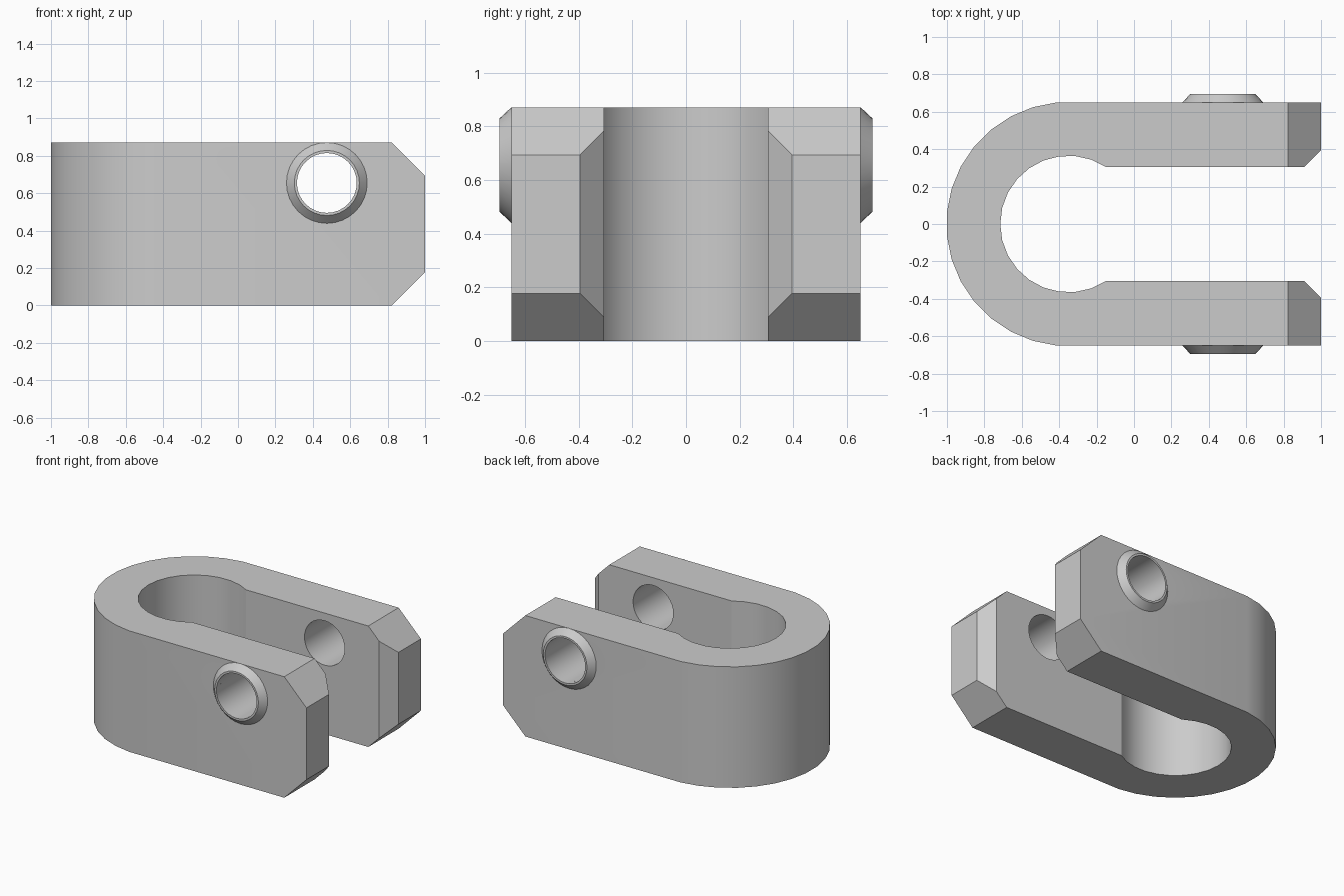
import bpy, bmesh
from math import cos, sin, radians, pi
from mathutils import Vector

if "Cube" in bpy.data.objects:
    bpy.data.objects.remove(bpy.data.objects["Cube"])

HEIGHT, HALF_WIDTH, HALF_SLOT = 0.87, 0.65, 0.305
BEND_X, BORE_X, BORE_Z, BORE_R = -0.35, 0.475, 0.655, 0.16

grey = bpy.data.materials.new("plain grey")
grey.use_nodes = True
grey.diffuse_color = (0.6, 0.6, 0.6, 1)
grey.node_tree.nodes["Principled BSDF"].inputs["Base Color"].default_value = (0.6, 0.6, 0.6, 1)


def make_object(name, bm):
    bmesh.ops.recalc_face_normals(bm, faces=bm.faces)
    mesh = bpy.data.meshes.new(name)
    bm.to_mesh(mesh)
    bm.free()
    mesh.materials.append(grey)
    obj = bpy.data.objects.new(name, mesh)
    bpy.context.collection.objects.link(obj)
    return obj


def smooth(obj):
    bpy.ops.object.select_all(action="DESELECT")
    obj.select_set(True)
    bpy.context.view_layer.objects.active = obj
    bpy.ops.object.shade_smooth_by_angle(angle=radians(20))


def arc(radius, start, end, steps):
    angles = [radians(start + (end - start) * i / steps) for i in range(steps + 1)]
    return [(BEND_X + radius * cos(a), radius * sin(a)) for a in angles]


# U-shaped profile: outer bend, lower arm, keyhole slot, upper arm
tip = HALF_SLOT + 0.09
profile = arc(0.653, 95.625, 264.375, 15)
profile += [(1, -HALF_WIDTH), (1, -tip), (0.91, -HALF_SLOT)]
profile += arc(0.365, 303.3, 56.7, 18)
profile += [(0.91, HALF_SLOT), (1, tip), (1, HALF_WIDTH)]

bm = bmesh.new()
base = bm.faces.new([bm.verts.new((x, y, 0)) for x, y in profile])
top = bmesh.ops.extrude_face_region(bm, geom=[base])["geom"]
bmesh.ops.translate(bm, verts=[v for v in top if isinstance(v, bmesh.types.BMVert)],
                    vec=(0, 0, HEIGHT))

# Sloped cuts above and below the arm tips
for z, side in ((HEIGHT, 1), (0, -1)):
    cut = bmesh.ops.bisect_plane(
        bm, geom=bm.verts[:] + bm.edges[:] + bm.faces[:], dist=1e-5,
        plane_co=(0.823, 0, z), plane_no=Vector((1, 0, side)), clear_outer=True)
    bmesh.ops.holes_fill(
        bm, edges=[e for e in cut["geom_cut"] if isinstance(e, bmesh.types.BMEdge)], sides=0)
body = make_object("clevis_body", bm)

# Cross bore through both arms
bm = bmesh.new()
bmesh.ops.create_cone(bm, cap_ends=True, segments=32, radius1=BORE_R, radius2=BORE_R, depth=2)
cutter = make_object("bore_cutter", bm)
cutter.rotation_euler.x = pi / 2
cutter.location = (BORE_X, 0, BORE_Z)
cutter.hide_render = True
cutter.hide_set(True)
bore = body.modifiers.new("bore", "BOOLEAN")
bore.operation = "DIFFERENCE"
bore.solver = "EXACT"
bore.object = cutter
bpy.context.view_layer.update()
bpy.context.view_layer.objects.active = body
bpy.ops.object.modifier_apply(modifier="bore")
bpy.data.objects.remove(cutter)
smooth(body)


# Tapered collars around the bore mouths
def collar(name, side):
    bm = bmesh.new()
    rings = []
    for radius, y in ((0.216, HALF_WIDTH), (0.174, 0.695), (BORE_R, 0.695), (BORE_R, HALF_WIDTH)):
        angles = [2 * pi * i / 32 for i in range(32)]
        rings.append([bm.verts.new((BORE_X + radius * cos(a), side * y, BORE_Z + radius * sin(a)))
                      for a in angles])
    for a, b in zip(rings, rings[1:]):
        for i in range(32):
            j = (i + 1) % 32
            bm.faces.new((a[i], a[j], b[j], b[i]))
    obj = make_object(name, bm)
    # An open ring: make sure the tip faces point away from the body
    if any(p.normal.y * side < -0.9 for p in obj.data.polygons):
        obj.data.flip_normals()
    smooth(obj)


collar("front_collar", -1)
collar("back_collar", 1)
